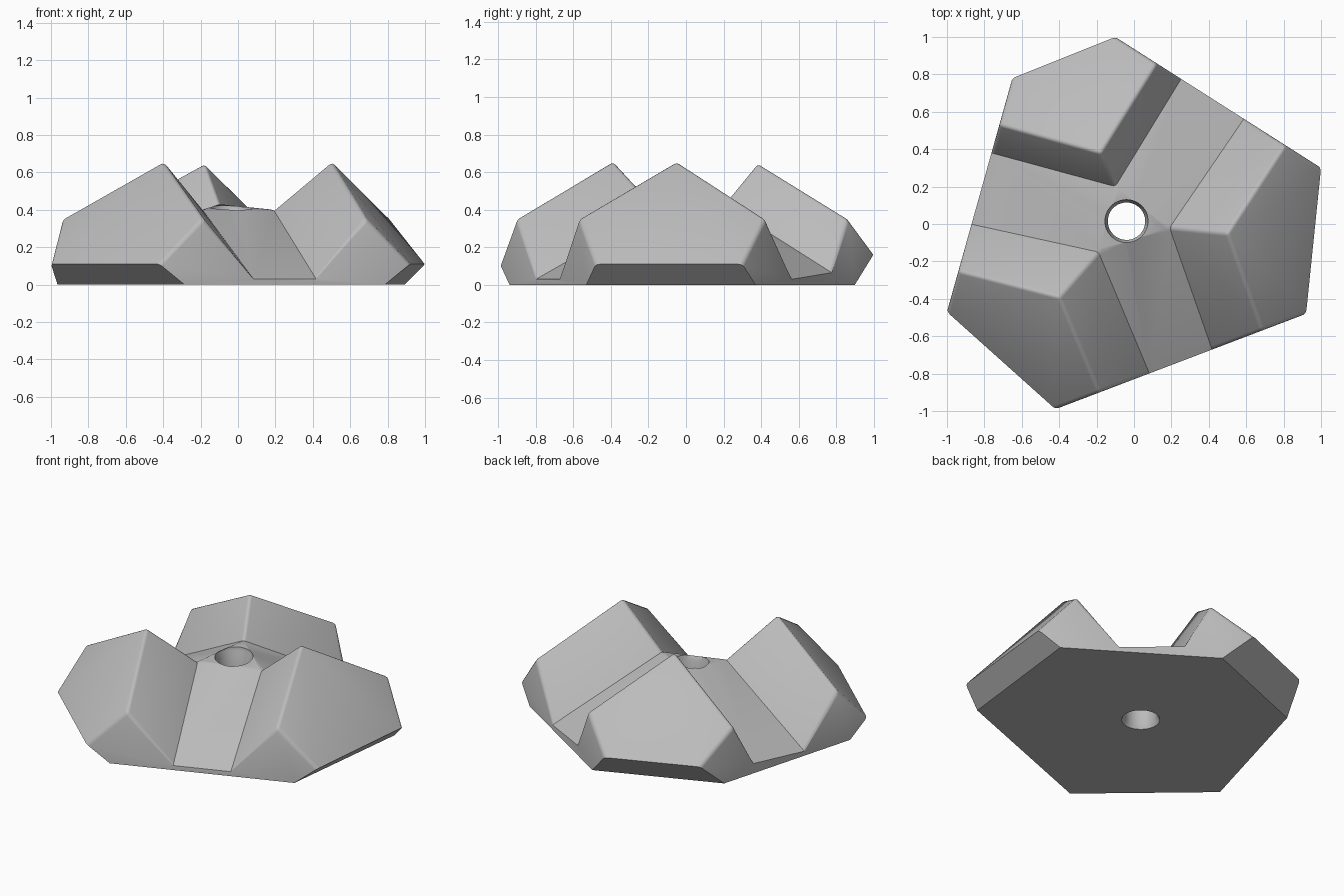
import bpy
import bmesh
from math import radians, cos, sin, pi
from mathutils import Vector

old = bpy.data.objects.get("Cube")
if old:
    bpy.data.objects.remove(old, do_unlink=True)

HOLE_CENTRE = (-0.04, 0.015)
RIDGE_HEIGHT = 0.354
ROUNDING = 0.02

# Each lobe: peak, inner foot, first and last outline corner (counterclockwise),
# corner height, and how far along the side the base, ridge and channel floor start
front_cuts = (0.10, 0.175, 0.375)
rear_cuts = (0.145, 0.20, 0.32)
lobes = [
    dict(peak=(0.5, -0.05, 0.66), inner=(0.19, -0.02, 0.40),
         first=(0.92, -0.48), last=(1.0, 0.3),
         corner_z=0.11, floor_z=0.03, cuts=front_cuts),
    dict(peak=(-0.18, 0.38, 0.65), inner=(-0.10, 0.20, 0.43),
         first=(-0.1, 1.0), last=(-0.65, 0.78),
         corner_z=0.165, floor_z=0.065, cuts=rear_cuts),
    dict(peak=(-0.4, -0.39, 0.66), inner=(-0.19, -0.15, 0.40),
         first=(-1.0, -0.47), last=(-0.42, -0.99),
         corner_z=0.11, floor_z=0.03, cuts=front_cuts),
]


def make_material(name, colour):
    mat = bpy.data.materials.new(name)
    mat.use_nodes = True
    mat.diffuse_color = colour
    mat.node_tree.nodes["Principled BSDF"].inputs["Base Color"].default_value = colour
    return mat


def make_object(name, bm):
    bmesh.ops.recalc_face_normals(bm, faces=bm.faces[:])
    mesh = bpy.data.meshes.new(name)
    bm.to_mesh(mesh)
    bm.free()
    obj = bpy.data.objects.new(name, mesh)
    bpy.context.collection.objects.link(obj)
    return obj


def side_points(bm, lobe, corner, far_corner):
    """Corner, base, ridge end and floor points on one upright side of a lobe."""
    start, end = Vector(corner), Vector(far_corner)
    heights = (lobe["corner_z"], 0, RIDGE_HEIGHT, lobe["floor_z"])
    steps = (0,) + lobe["cuts"]
    names = ("out", "base", "ridge", "floor")
    return {n: bm.verts.new((*start.lerp(end, t), z))
            for n, t, z in zip(names, steps, heights)}


def build_body():
    bm = bmesh.new()
    parts = []
    for i, lobe in enumerate(lobes):
        before, after = lobes[i - 1], lobes[(i + 1) % len(lobes)]
        parts.append(dict(
            peak=bm.verts.new(lobe["peak"]),
            inner=bm.verts.new(lobe["inner"]),
            a=side_points(bm, lobe, lobe["first"], before["last"]),
            b=side_points(bm, lobe, lobe["last"], after["first"])))

    for i, p in enumerate(parts):
        q = parts[(i + 1) % len(parts)]
        a, b, c = p["a"], p["b"], q["a"]
        # sloping outer face and undercut below it
        bm.faces.new((p["peak"], a["ridge"], a["out"], b["out"], b["ridge"]))
        bm.faces.new((a["out"], a["base"], b["base"], b["out"]))
        # two channel walls
        for s in (a, b):
            bm.faces.new((p["inner"], p["peak"], s["ridge"], s["floor"]))
        # channel floor and upright side towards the next lobe
        bm.faces.new((p["inner"], b["floor"], c["floor"], q["inner"]))
        bm.faces.new((b["base"], b["out"], b["ridge"], b["floor"],
                      c["floor"], c["ridge"], c["out"], c["base"]))

    # centre platform and underside
    bm.faces.new([p["inner"] for p in parts])
    bm.faces.new([p[s]["base"] for p in parts for s in "ab"])
    bmesh.ops.recalc_face_normals(bm, faces=bm.faces[:])

    # rounded ridges
    tops = {v for p in parts for v in (p["peak"], p["a"]["ridge"], p["b"]["ridge"])}
    edges = [e for e in bm.edges if tops.intersection(e.verts)]
    bmesh.ops.bevel(bm, geom=edges, offset=ROUNDING, segments=3, profile=0.5,
                    affect='EDGES', clamp_overlap=True)
    return make_object("three_lobed_body", bm)


def build_hole_cutter(sides=48):
    """Turned shape with a flare at both ends."""
    wide, narrow = 0.115, 0.10
    profile = [(wide, -0.1), (wide, 0), (narrow, 0.03),
               (narrow, 0.37), (wide, 0.40), (wide, 0.6)]
    bm = bmesh.new()
    rings = []
    for r, z in profile:
        rings.append([bm.verts.new((HOLE_CENTRE[0] + r * cos(2 * pi * k / sides),
                                    HOLE_CENTRE[1] + r * sin(2 * pi * k / sides), z))
                      for k in range(sides)])
    for low, high in zip(rings, rings[1:]):
        for k in range(sides):
            n = (k + 1) % sides
            bm.faces.new((low[k], low[n], high[n], high[k]))
    bm.faces.new(rings[0])
    bm.faces.new(rings[-1])
    cutter = make_object("hole_cutter", bm)
    cutter.hide_render = True
    return cutter


body = build_body()
body.data.materials.append(make_material("plain grey", (0.5, 0.5, 0.5, 1)))
cutter = build_hole_cutter()

# bore the bolt hole
bore = body.modifiers.new("bolt_hole", 'BOOLEAN')
bore.operation = 'DIFFERENCE'
bore.solver = 'EXACT'
bore.object = cutter
bpy.ops.object.select_all(action='DESELECT')
body.select_set(True)
bpy.context.view_layer.objects.active = body
bpy.ops.object.modifier_apply(modifier=bore.name)
bpy.data.objects.remove(cutter, do_unlink=True)

bpy.ops.object.shade_smooth_by_angle(angle=radians(32))
